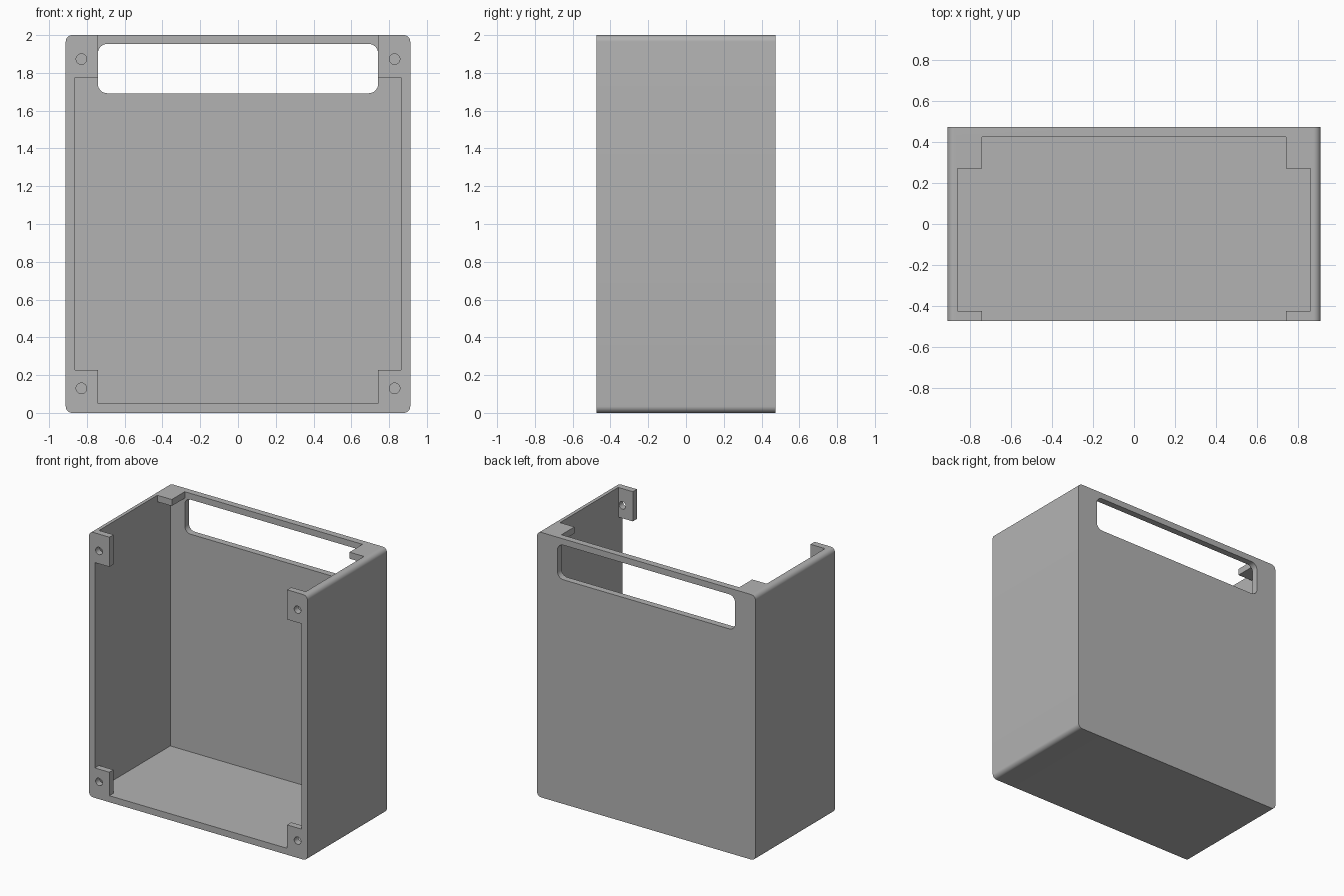
import bpy, bmesh
from mathutils import Matrix, Vector

# Overall half width, half depth, height and wall thickness
W, D, H, T = 0.912, 0.474, 2.0, 0.049
INNER, TAB = W - T, 0.742

old = bpy.data.objects.get("Cube")
if old:
    bpy.data.objects.remove(old, do_unlink=True)

grey = bpy.data.materials.new("light_grey")
grey.use_nodes = True
colour = (0.45, 0.45, 0.45, 1)
grey.diffuse_color = colour
grey.node_tree.nodes["Principled BSDF"].inputs["Base Color"].default_value = colour


def finish(name, bm):
    mesh = bpy.data.meshes.new(name)
    bm.to_mesh(mesh)
    bm.free()
    mesh.materials.append(grey)
    obj = bpy.data.objects.new(name, mesh)
    bpy.context.collection.objects.link(obj)
    return obj


def box(name, low, high, radius=0):
    """Box between two corners, optionally rounding the edges along y."""
    low, high = Vector(low), Vector(high)
    bm = bmesh.new()
    bmesh.ops.create_cube(bm, size=1)
    bmesh.ops.scale(bm, vec=high - low, verts=bm.verts)
    bmesh.ops.translate(bm, vec=(low + high) / 2, verts=bm.verts)
    if radius:
        edges = [e for e in bm.edges
                 if abs(e.verts[0].co.y - e.verts[1].co.y) > 0.01]
        bmesh.ops.bevel(bm, geom=edges, offset=radius, segments=8,
                        profile=0.5, affect='EDGES')
    return finish(name, bm)


def combine(target, tool, operation):
    mod = target.modifiers.new(operation.lower(), 'BOOLEAN')
    mod.object, mod.operation, mod.solver = tool, operation, 'EXACT'
    bpy.context.view_layer.objects.active = target
    bpy.ops.object.modifier_apply(modifier=mod.name)
    bpy.data.objects.remove(tool, do_unlink=True)


# Shell open at the front and top
case = box("open_case", (-W, -D, 0), (W, D, H), 0.035)
cavity = box("cavity", (-INNER, -1, T), (INNER, D - T, 3))
combine(case, cavity, 'DIFFERENCE')

for side in (-1, 1):
    def bracket(y0, y1, z0, z1):
        xs = sorted((side * TAB, side * (INNER + 0.008)))
        combine(case, box("bracket", (xs[0], y0, z0), (xs[1], y1, z1)), 'UNION')

    # Front screw tabs and the flat gussets in the top back corners
    bracket(-D, -D + T, 1.776, H)
    bracket(-D, -D + T, T - 0.008, 0.226)
    bracket(0.27, D - T + 0.008, H - T, H)

    # Screw holes
    for z in (0.13, 1.873):
        bm = bmesh.new()
        bmesh.ops.create_cone(bm, cap_ends=True, segments=32, radius1=0.028,
                              radius2=0.028, depth=0.2)
        bmesh.ops.rotate(bm, verts=bm.verts, matrix=Matrix.Rotation(1.5707963, 3, 'X'))
        bmesh.ops.translate(bm, verts=bm.verts, vec=(side * 0.829, -D, z))
        combine(case, finish("hole", bm), 'DIFFERENCE')

# Wide rounded slot through the back
slot = box("slot", (-TAB, D - T - 0.02, 1.692), (TAB, 1, 1.953), 0.05)
combine(case, slot, 'DIFFERENCE')

bpy.ops.object.select_all(action='DESELECT')
case.select_set(True)
bpy.context.view_layer.objects.active = case
bpy.ops.object.shade_smooth_by_angle(angle=0.5)
